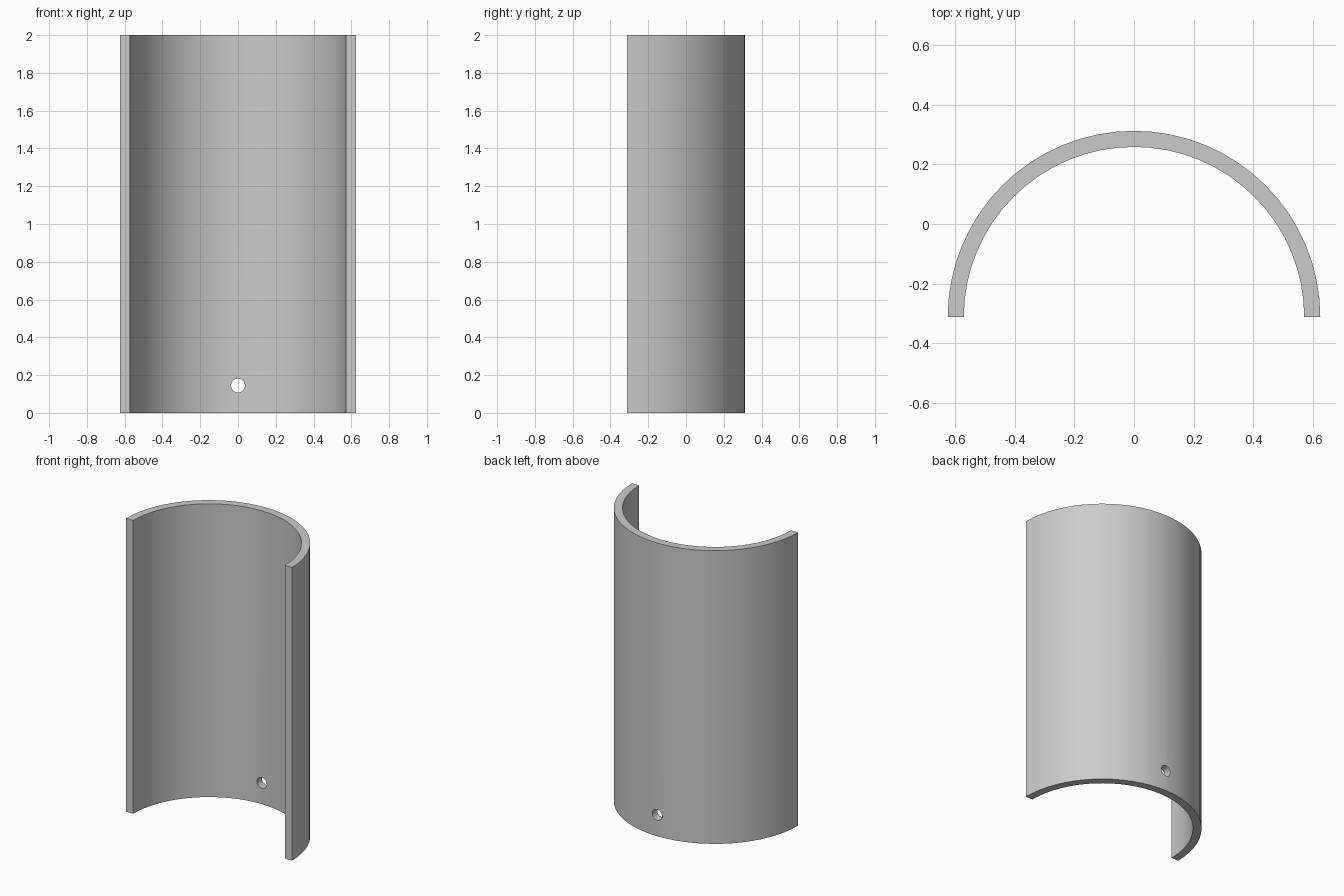
import bpy, bmesh, math
from mathutils import Matrix

cube = bpy.data.objects.get("Cube")
if cube:
    bpy.data.objects.remove(cube, do_unlink=True)

OUTER, INNER, HEIGHT, STEPS = 0.626, 0.572, 2.0, 32
CENTRE_Y = -OUTER / 2

grey = bpy.data.materials.new("light grey")
grey.use_nodes = True
colour = (0.6, 0.6, 0.6, 1)
grey.diffuse_color = colour
grey.node_tree.nodes["Principled BSDF"].inputs["Base Color"].default_value = colour


def make_object(name, bm):
    bmesh.ops.recalc_face_normals(bm, faces=bm.faces[:])
    mesh = bpy.data.meshes.new(name)
    bm.to_mesh(mesh)
    bm.free()
    mesh.materials.append(grey)
    obj = bpy.data.objects.new(name, mesh)
    bpy.context.collection.objects.link(obj)
    return obj


def arc(radius):
    angles = [math.pi * i / STEPS for i in range(STEPS + 1)]
    return [(radius * math.cos(a), CENTRE_Y + radius * math.sin(a), 0) for a in angles]


# Half tube: a half-ring profile pulled upward
bm = bmesh.new()
profile = bm.faces.new([bm.verts.new(p) for p in arc(OUTER) + arc(INNER)[::-1]])
wall = bmesh.ops.extrude_face_region(bm, geom=[profile], use_keep_orig=True)
top = [v for v in wall["geom"] if isinstance(v, bmesh.types.BMVert)]
bmesh.ops.translate(bm, verts=top, vec=(0, 0, HEIGHT))
shell = make_object("half_tube", bm)

# Round drill hole low in the middle of the back
bm = bmesh.new()
bmesh.ops.create_cone(bm, cap_ends=True, segments=32, radius1=0.037, radius2=0.037, depth=0.3,
                      matrix=Matrix.Translation((0, 0.29, 0.145)) @ Matrix.Rotation(math.pi / 2, 4, 'X'))
drill = make_object("hole_cutter", bm)
drill.hide_render = True
drill.hide_set(True)

cut = shell.modifiers.new("drill hole", 'BOOLEAN')
cut.operation = 'DIFFERENCE'
cut.solver = 'EXACT'
cut.object = drill

# Apply the cut, then smooth the curved walls
bpy.ops.object.select_all(action='DESELECT')
bpy.context.view_layer.objects.active = shell
shell.select_set(True)
bpy.ops.object.modifier_apply(modifier=cut.name)
bpy.data.objects.remove(drill, do_unlink=True)
bpy.ops.object.shade_smooth_by_angle(angle=math.radians(30))
